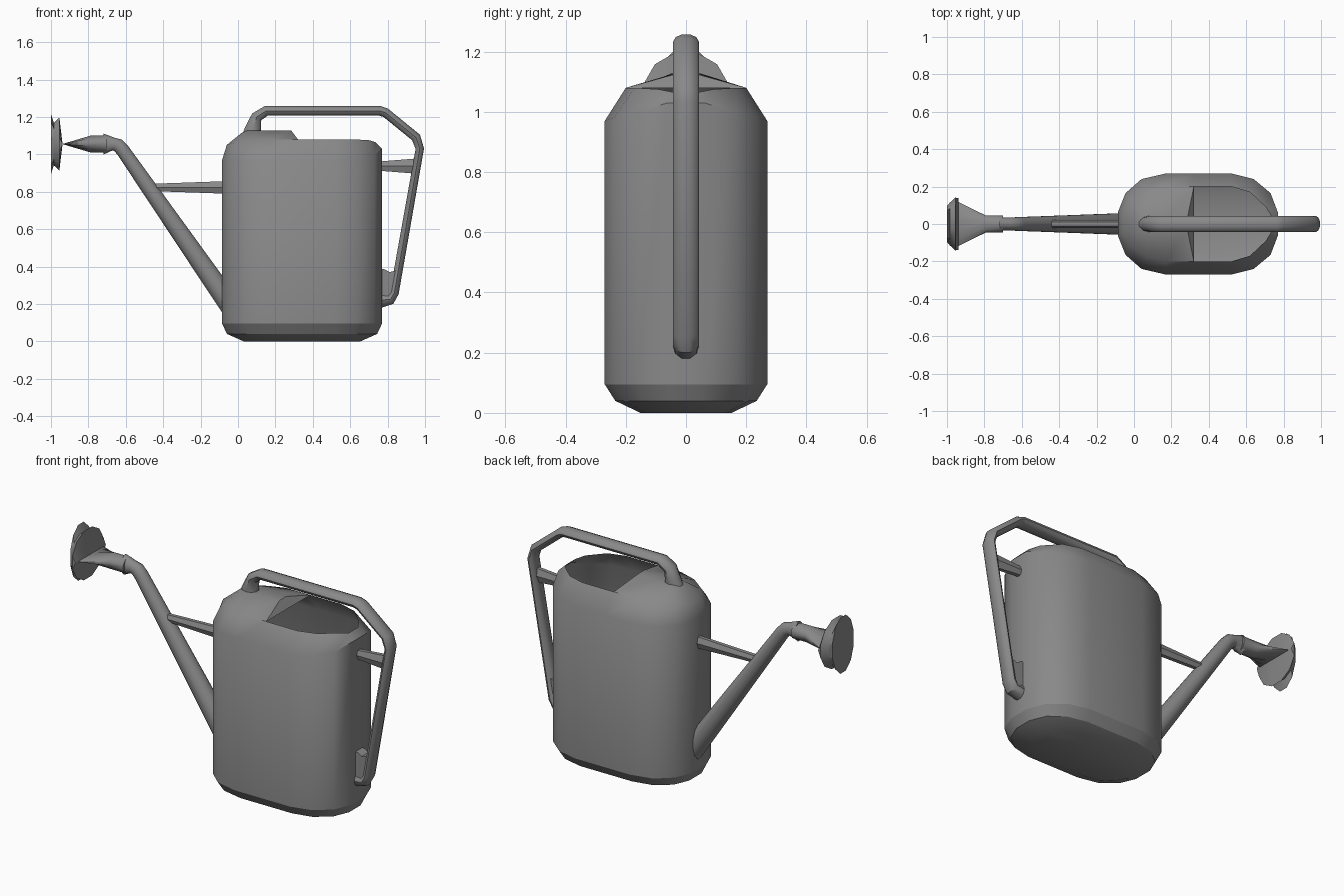
import bpy, bmesh, math
from mathutils import Vector

if "Cube" in bpy.data.objects:
    bpy.data.objects.remove(bpy.data.objects["Cube"], do_unlink=True)

GREY = (0.25, 0.25, 0.25, 1)
metal = bpy.data.materials.new("grey metal")
metal.use_nodes = True
metal.diffuse_color = GREY
metal.node_tree.nodes["Principled BSDF"].inputs["Base Color"].default_value = GREY


def finish(name, bm, angle=40, recalc=True):
    """Turn a bmesh into a named, shaded object."""
    if recalc:
        bmesh.ops.recalc_face_normals(bm, faces=bm.faces)
    mesh = bpy.data.meshes.new(name)
    bm.to_mesh(mesh)
    bm.free()
    mesh.materials.append(metal)
    obj = bpy.data.objects.new(name, mesh)
    bpy.context.collection.objects.link(obj)
    bpy.ops.object.select_all(action="DESELECT")
    obj.select_set(True)
    bpy.context.view_layer.objects.active = obj
    bpy.ops.object.shade_smooth_by_angle(angle=math.radians(angle))
    return obj


def bridge(bm, a, b):
    """Quads between two closed rings."""
    for i in range(len(a)):
        j = (i + 1) % len(a)
        bm.faces.new((a[i], a[j], b[j], b[i]))


def sweep(name, path, sides, flat=None, angle=40):
    """Tube along (x, z, radius) points; flat fixes the half width in y."""
    bm = bmesh.new()
    pts = [Vector((x, 0, z)) for x, z, r in path]
    rings = []
    for k, p in enumerate(pts):
        ahead = (pts[min(k + 1, len(pts) - 1)] - p).normalized()
        behind = (p - pts[max(k - 1, 0)]).normalized()
        tangent = (ahead + behind).normalized()
        mitre = 1 / max(0.6, tangent.dot(ahead or behind))
        side = Vector((-tangent.z, 0, tangent.x)) * mitre
        r = path[k][2]
        ring = []
        for i in range(sides):
            t = math.tau * (i + 0.5) / sides
            ring.append(bm.verts.new(p + side * (r * math.cos(t))
                                     + Vector((0, (flat or r) * math.sin(t), 0))))
        rings.append(ring)
    for a, b in zip(rings, rings[1:]):
        bridge(bm, a, b)
    bm.faces.new(rings[0])
    bm.faces.new(rings[-1])
    return finish(name, bm, angle)


def prism(name, outline, half):
    """Extrude an xz outline to both sides of y = 0."""
    bm = bmesh.new()
    a, b = ([bm.verts.new((x, y, z)) for x, z in outline] for y in (-half, half))
    bridge(bm, a, b)
    bm.faces.new(a)
    bm.faces.new(b)
    return finish(name, bm, 30)


def mirrored(half):
    """Close a half outline by mirroring it in y."""
    return half + [(p[0], -p[1], *p[2:]) for p in reversed(half)]


# Body outline (x, y, shoulder height) and the matching inset lip
wall = mirrored([(0.77, 0.06, 1.03), (0.73, 0.165, 1.0), (0.64, 0.24, 0.98),
                 (0.52, 0.27, 0.97), (0.32, 0.27, 0.97), (0.17, 0.27, 0.97),
                 (0.04, 0.24, 0.97), (-0.045, 0.165, 0.97), (-0.085, 0.065, 0.97)])
lip = mirrored([(0.735, 0.04, 1.065), (0.705, 0.09, 1.075), (0.62, 0.17, 1.08),
                (0.52, 0.2, 1.08), (0.32, 0.2, 1.08), (0.17, 0.2, 1.08),
                (0.07, 0.175, 1.075), (-0.02, 0.12, 1.06), (-0.06, 0.05, 1.05)])
FOOT = 0.095

# Body wall, shoulder and the hood over the spout side
bm = bmesh.new()
low = [bm.verts.new((x, y, FOOT)) for x, y, z in wall]
mid = [bm.verts.new(p) for p in wall]
top = [bm.verts.new(p) for p in lip]
bridge(bm, low, mid)
bridge(bm, mid, top)
hood = top[4:14]
inner = mirrored([(0.285, 0.03), (0.17, 0.04), (0.09, 0.05), (0.05, 0.04), (0.02, 0.02)])
crown = [bm.verts.new((x, y, 1.127 if x > 0.04 else 1.115)) for x, y in inner]
for i in range(9):
    bm.faces.new((hood[i], hood[i + 1], crown[i + 1], crown[i]))
for i in range(4):
    bm.faces.new((crown[i], crown[i + 1], crown[8 - i], crown[9 - i]))
bm.faces.new((hood[0], crown[0], crown[9], hood[9]))
finish("body", bm)

# Bevelled base
bm = bmesh.new()
rings = [[bm.verts.new((0.3425 + (x - 0.3425) * sx, y * sy, z)) for x, y, h in wall]
         for z, sx, sy in ((FOOT, 1, 1), (0.04, 0.94, 0.87), (0, 0.73, 0.56))]
for a, b in zip(rings, rings[1:]):
    bridge(bm, a, b)
floor = bm.faces.new(rings[-1])
bm.normal_update()
if floor.normal.z > 0:
    bmesh.ops.reverse_faces(bm, faces=bm.faces)
finish("base", bm, 30, recalc=False)

# Handle loop and its brackets
sweep("handle", [(0.075, 1.09, 0.06), (0.082, 1.14, 0.045), (0.1, 1.2, 0.03),
                 (0.15, 1.232, 0.027), (0.76, 1.232, 0.027), (0.79, 1.222, 0.026),
                 (0.952, 1.09, 0.026), (0.972, 1.03, 0.023), (0.836, 0.26, 0.025),
                 (0.815, 0.225, 0.027), (0.755, 0.22, 0.027)], 10, flat=0.043)
prism("handle_foot", [(0.75, 0.39), (0.785, 0.385), (0.81, 0.37), (0.85, 0.38),
                      (0.835, 0.25), (0.82, 0.21), (0.75, 0.2)], 0.032)
for name, x0, x1, z in (("handle_bracket", 0.75, 0.95, 0.937),
                        ("spout_brace", -0.45, -0.07, 0.823)):
    h = 0.028 if x0 > 0 else 0.023
    sweep(name, [(x0, z, h), (x1, z, h)], 6, flat=0.022, angle=30)

# Spout, its collar and the sprinkler rose
sweep("spout", [(0.0, 0.135, 0.062), (-0.1, 0.278, 0.058), (-0.615, 1.02, 0.038),
                (-0.64, 1.047, 0.037), (-0.665, 1.055, 0.035), (-0.72, 1.055, 0.035)], 12)
AXIS = 1.055
sweep("rose", [(x, AXIS, r) for x, r in
               ((-0.70, 0.046), (-0.79, 0.046), (-0.94, 0.122), (-0.938, 0.143),
                (-0.955, 0.146), (-0.985, 0.118), (-1.0, 0.1))], 12, angle=35)
